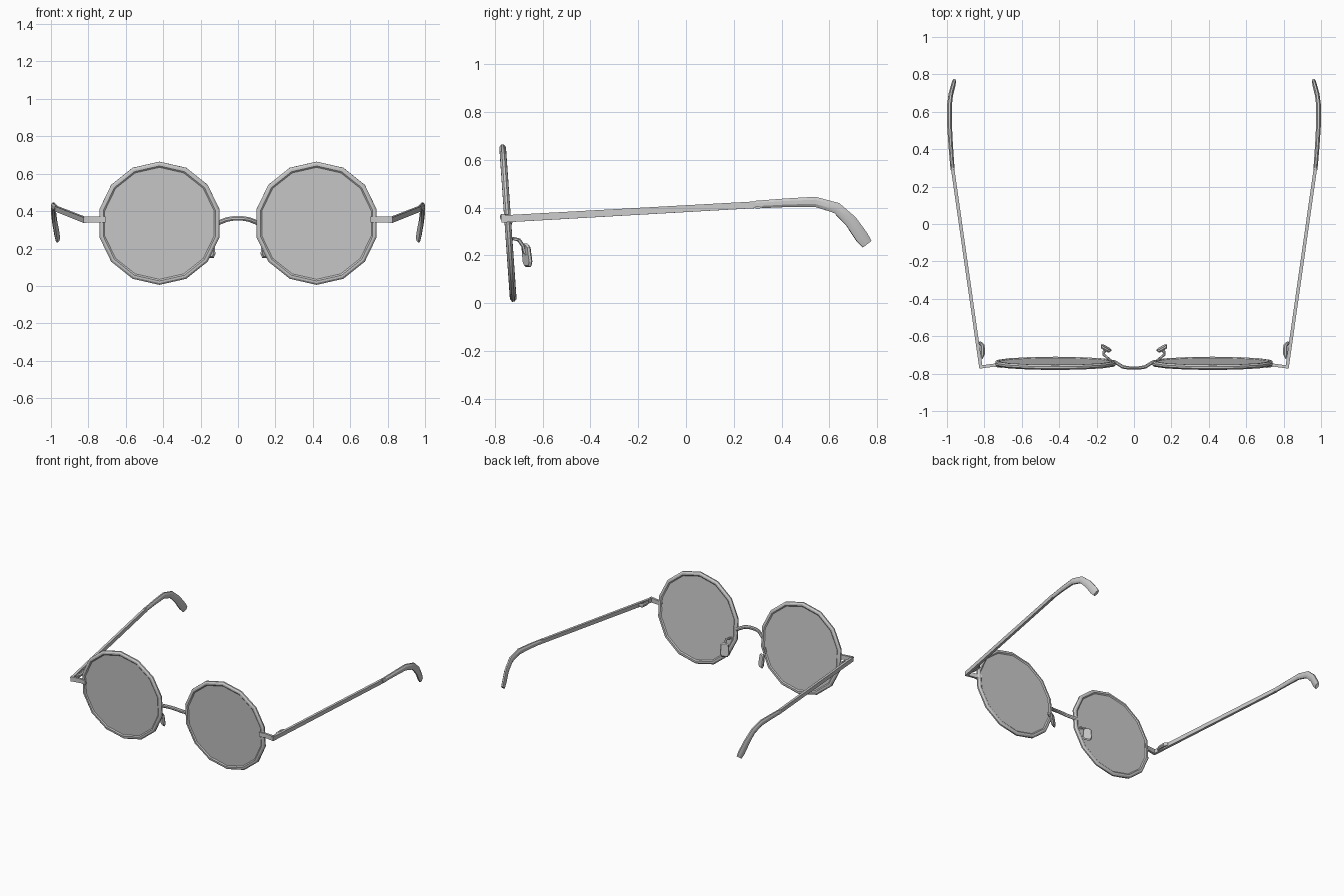
import bpy
import bmesh
from math import cos, sin, pi, atan
from mathutils import Vector, Matrix

cube = bpy.data.objects.get("Cube")
if cube:
    bpy.data.objects.remove(cube, do_unlink=True)


def material(name, rgb):
    m = bpy.data.materials.new(name)
    m.use_nodes = True
    m.diffuse_color = (*rgb, 1)
    m.node_tree.nodes["Principled BSDF"].inputs["Base Color"].default_value = (*rgb, 1)
    return m


GREY = material("light grey", (0.6, 0.6, 0.6))


def finish(bm, name, mirror=True, angle=30):
    """Turn a bmesh into a shaded object, mirrored across x when paired."""
    bmesh.ops.recalc_face_normals(bm, faces=bm.faces)
    mesh = bpy.data.meshes.new(name)
    bm.to_mesh(mesh)
    bm.free()
    obj = bpy.data.objects.new(name, mesh)
    bpy.context.collection.objects.link(obj)
    mesh.materials.append(GREY)
    if mirror:
        mod = obj.modifiers.new("mirror", "MIRROR")
        mod.use_mirror_merge = False
    bpy.ops.object.select_all(action="DESELECT")
    obj.select_set(True)
    bpy.context.view_layer.objects.active = obj
    bpy.ops.object.shade_smooth_by_angle(angle=angle * pi / 180)
    return obj


def loft(bm, rings):
    """Skin a list of equal vertex rings and cap both ends."""
    for a, b in zip(rings, rings[1:]):
        n = len(a)
        for i in range(n):
            bm.faces.new((a[i], a[(i + 1) % n], b[(i + 1) % n], b[i]))
    bm.faces.new(rings[0])
    bm.faces.new(rings[-1])


def sweep(name, path, sizes, sides=8, side_axis=(0, 0, 1), mirror=True):
    """Sweep an oval or boxy section along a path; sizes are half width, half height."""
    bm = bmesh.new()
    pts = [Vector(p) for p in path]
    if len(sizes) == 1:
        sizes = sizes * len(pts)
    grow = 1 / cos(pi / sides)
    rings = []
    for i, p in enumerate(pts):
        t = (pts[min(i + 1, len(pts) - 1)] - pts[max(i - 1, 0)]).normalized()
        u = t.cross(Vector(side_axis)).normalized()
        v = u.cross(t)
        w, h = sizes[i]
        ring = []
        for k in range(sides):
            a = 2 * pi * (k + 0.5) / sides
            ring.append(bm.verts.new(p + u * w * grow * cos(a) + v * h * grow * sin(a)))
        rings.append(ring)
    loft(bm, rings)
    return finish(bm, name, mirror)


# Lens with its raised rim: fourteen-sided, leaning forward at the top
bm = bmesh.new()
half = [(0.30, -0.008), (0.308, -0.014), (0.32, -0.013), (0.33, -0.005)]
profile = half + [(r, -y) for r, y in reversed(half)]
rings = []
for r, y in profile:
    rings.append([bm.verts.new((r * sin(2 * pi * k / 14), y, r * cos(2 * pi * k / 14)))
                  for k in range(14)])
loft(bm, rings)
bm.transform(Matrix.Translation((0.42, -0.745, 0.335)) @ Matrix.Rotation(atan(0.07), 4, "X"))
finish(bm, "lens_and_rim")

# Arched bridge
arch = [(0.11, -0.735, 0.335), (0.09, -0.745, 0.343), (0.06, -0.764, 0.355), (0.025, -0.77, 0.361)]
sweep("bridge", [(-x, y, z) for x, y, z in arch] + arch[::-1], [(0.009, 0.012)], mirror=False)

# End pieces reaching from the rims out to the temples
sweep("end_piece", [(0.71, -0.752, 0.355), (0.75, -0.755, 0.355), (0.825, -0.765, 0.355)],
      [(0.018, 0.015), (0.008, 0.015), (0.008, 0.017)], sides=4)

# Hinge knuckle on the inside of each temple
sweep("hinge", [(0.815, -0.72, 0.355), (0.809, -0.695, 0.356),
                (0.81, -0.65, 0.358), (0.825, -0.63, 0.36)],
      [(0.006, 0.011), (0.012, 0.013), (0.012, 0.013), (0.006, 0.011)])

# Slim temple arm
sweep("temple_arm", [(0.818, -0.772, 0.352), (0.973, 0.32, 0.413)],
      [(0.009, 0.015), (0.009, 0.014)], sides=4)

# Thicker ear sleeve, bending down behind the ear
sweep("ear_sleeve",
      [(0.97, 0.29, 0.412), (0.98, 0.42, 0.42), (0.987, 0.54, 0.424), (0.987, 0.63, 0.398),
       (0.98, 0.69, 0.342), (0.968, 0.735, 0.277), (0.963, 0.757, 0.247)],
      [(0.011, 0.016), (0.012, 0.018), (0.013, 0.021), (0.013, 0.023),
       (0.012, 0.026), (0.012, 0.028), (0.01, 0.023)])

# Curved nose pad wire
sweep("nose_pad_wire",
      [(0.115, -0.738, 0.265), (0.14, -0.718, 0.27), (0.162, -0.698, 0.263),
       (0.16, -0.682, 0.24), (0.152, -0.676, 0.215), (0.155, -0.664, 0.2)],
      [(0.007, 0.007)], sides=6, side_axis=(0.8, 0.5, 0))

# Nose pad: rounded plate angled towards the nose
bm = bmesh.new()
outline = [(0.014, 0.05), (0.028, 0.038), (0.032, -0.03), (0.02, -0.05)]
outline += [(-x, z) for x, z in reversed(outline)]
loft(bm, [[bm.verts.new((x * s, y, z * s)) for x, z in outline]
          for y, s in ((-0.009, 0.85), (0, 1), (0.007, 0.85))])
bm.transform(Matrix.Translation((0.15, -0.665, 0.2)) @ Matrix.Rotation(pi / 6, 4, "Z")
             @ Matrix.Rotation(0.12, 4, "X"))
finish(bm, "nose_pad")
